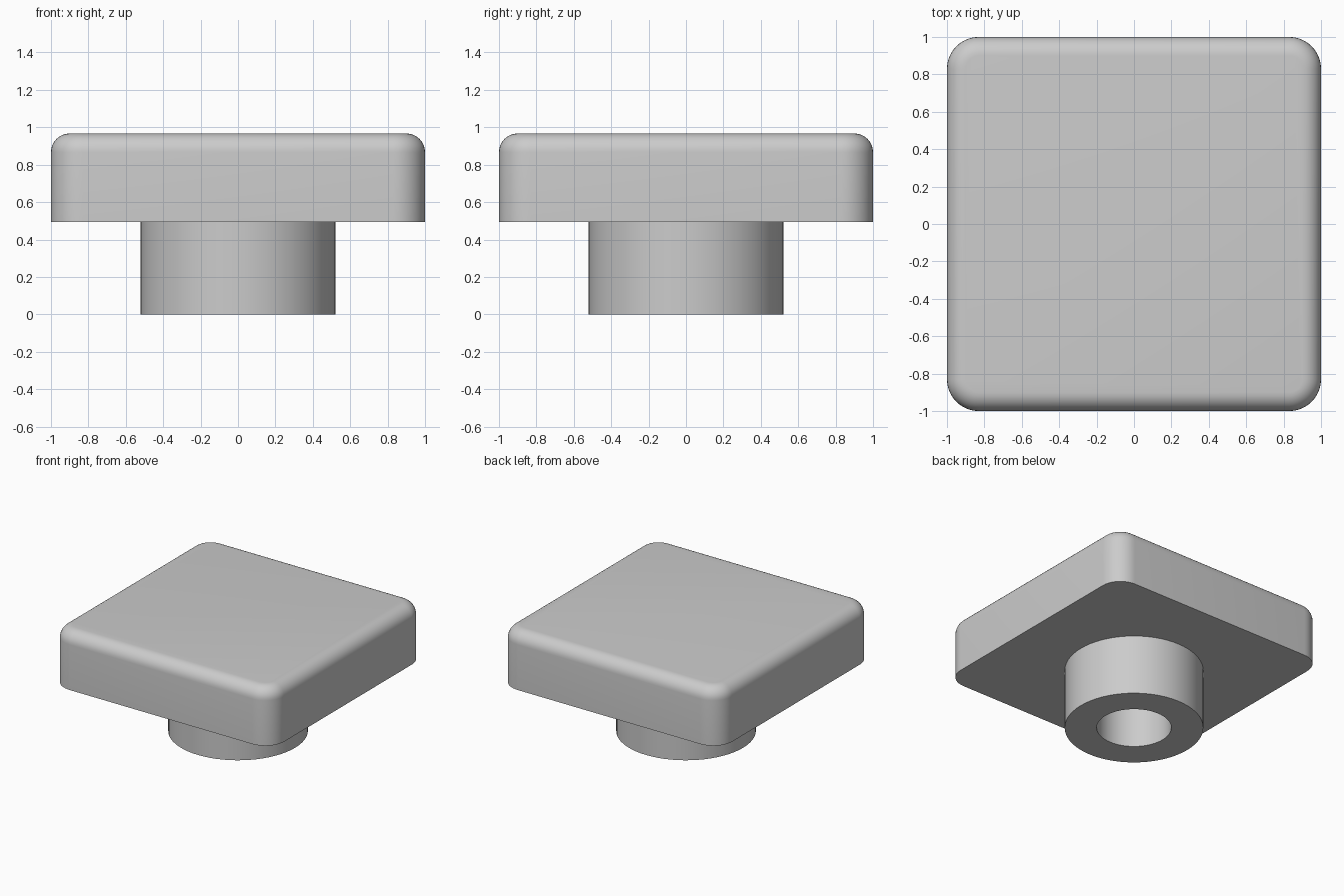
import bpy, bmesh, math

cube = bpy.data.objects.get("Cube")
if cube:
    bpy.data.objects.remove(cube, do_unlink=True)

BOTTOM, TOP = 0.495, 0.967
STEM_R, BORE_R = 0.52, 0.28

grey = bpy.data.materials.new("plain grey")
grey.use_nodes = True
colour = (0.6, 0.6, 0.6, 1)
grey.diffuse_color = colour
grey.node_tree.nodes["Principled BSDF"].inputs["Base Color"].default_value = colour


def finish(name, bm):
    bmesh.ops.recalc_face_normals(bm, faces=bm.faces)
    mesh = bpy.data.meshes.new(name)
    bm.to_mesh(mesh)
    bm.free()
    mesh.materials.append(grey)
    obj = bpy.data.objects.new(name, mesh)
    bpy.context.collection.objects.link(obj)
    bpy.ops.object.select_all(action='DESELECT')
    obj.select_set(True)
    bpy.context.view_layer.objects.active = obj
    bpy.ops.object.shade_smooth_by_angle(angle=math.radians(35))
    return obj


# Square head: round the upright corners, then the top rim
bm = bmesh.new()
bmesh.ops.create_cube(bm, size=2)
for v in bm.verts:
    v.co.z = TOP if v.co.z > 0 else BOTTOM
upright = [e for e in bm.edges if abs(e.verts[0].co.z - e.verts[1].co.z) > 0.1]
bmesh.ops.bevel(bm, geom=upright, offset=0.17, segments=10, profile=0.5, affect='EDGES')
rim = [e for e in bm.edges if all(v.co.z > TOP - 0.001 for v in e.verts)]
bmesh.ops.bevel(bm, geom=rim, offset=0.1, segments=8, profile=0.5, affect='EDGES')
finish("square_head", bm)

# Hollow stem: turned profile whose bore ends at the head
bm = bmesh.new()
profile = [(STEM_R, BOTTOM), (STEM_R, 0), (BORE_R, 0), (BORE_R, BOTTOM)]
verts = [bm.verts.new((r, 0, z)) for r, z in profile]
edges = [bm.edges.new(pair) for pair in zip(verts, verts[1:])]
bmesh.ops.spin(bm, geom=verts + edges, cent=(0, 0, 0), axis=(0, 0, 1),
               angle=math.tau, steps=64, use_merge=True)
bmesh.ops.remove_doubles(bm, verts=bm.verts, dist=0.0001)
finish("hollow_stem", bm)
